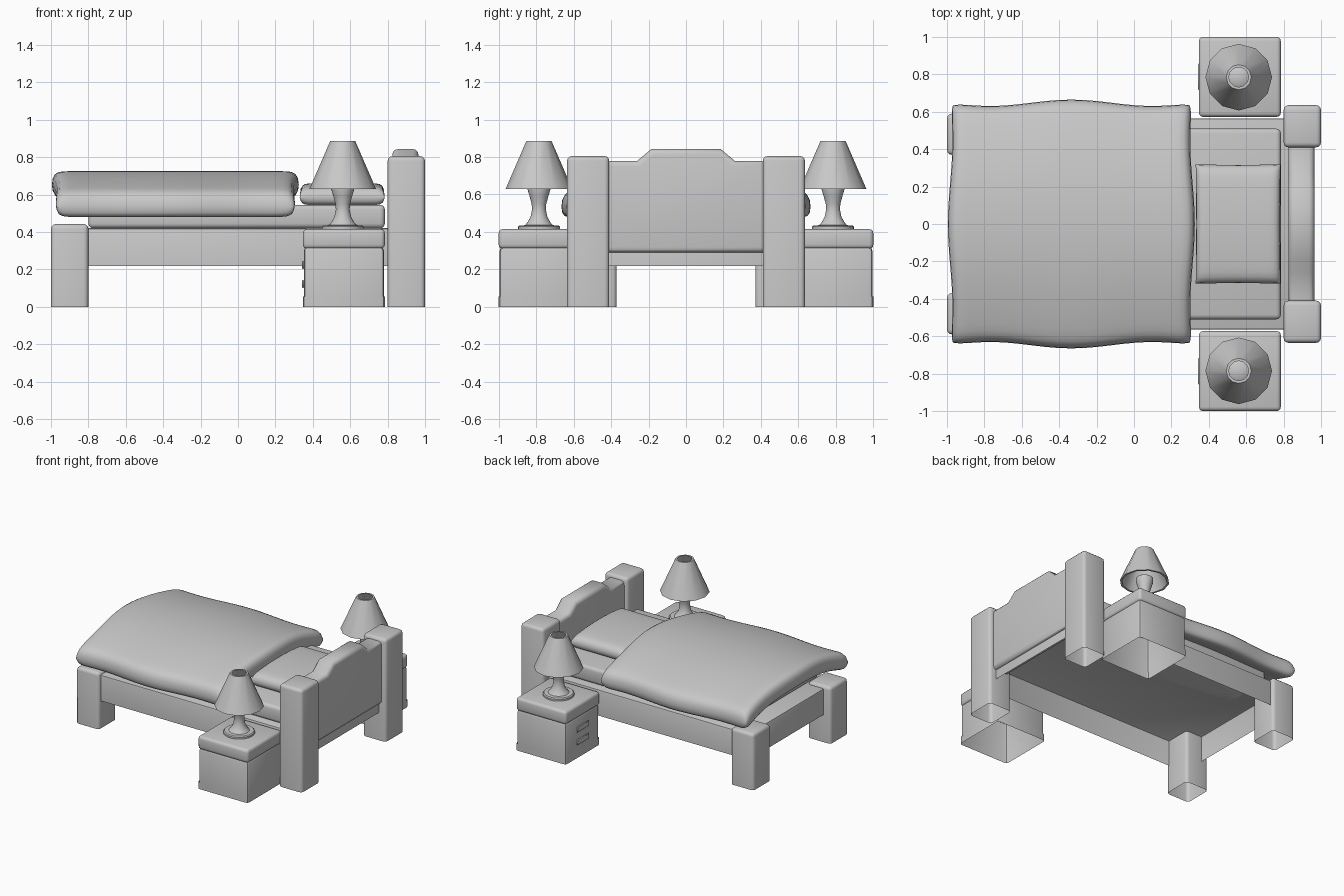
import bpy, bmesh, math
from mathutils import Vector

cube = bpy.data.objects.get("Cube")
if cube:
    bpy.data.objects.remove(cube, do_unlink=True)

# One plain grey material for everything
grey = bpy.data.materials.new("plain_grey")
grey.use_nodes = True
COLOR = (0.58, 0.58, 0.58, 1)
grey.diffuse_color = COLOR
grey.node_tree.nodes["Principled BSDF"].inputs["Base Color"].default_value = COLOR


def finish(bm, name, angle=40):
    """Turn a bmesh into a named object, smooth with sharp edges kept."""
    me = bpy.data.meshes.new(name)
    bm.to_mesh(me)
    bm.free()
    me.materials.append(grey)
    me.shade_smooth()
    me.set_sharp_from_angle(angle=math.radians(angle))
    ob = bpy.data.objects.new(name, me)
    bpy.context.collection.objects.link(ob)
    return ob


def box(name, x, y, z, bevel=0.02, segs=3, open_bottom=False, open_top=False):
    """Rounded box between coordinate pairs, optionally open below or above."""
    bm = bmesh.new()
    bmesh.ops.create_cube(bm, size=1)
    for v in bm.verts:
        v.co = Vector((x[v.co.x > 0], y[v.co.y > 0], z[v.co.z > 0]))
    gone = [f for f in bm.faces if (open_bottom and f.normal.z < -0.5)
            or (open_top and f.normal.z > 0.5)]
    bmesh.ops.delete(bm, geom=gone, context='FACES')
    edges = [e for e in bm.edges if len(e.link_faces) == 2]
    bmesh.ops.bevel(bm, geom=edges, offset=bevel, segments=segs,
                    profile=0.5, affect='EDGES')
    return finish(bm, name)


def lathe(name, profile, center, segs, closed=False):
    """Spin (radius, z) points around a vertical axis."""
    bm = bmesh.new()
    vs = [bm.verts.new((r, 0, z)) for r, z in profile]
    es = [bm.edges.new(p) for p in zip(vs, vs[1:])]
    if closed:
        es.append(bm.edges.new((vs[-1], vs[0])))
    bmesh.ops.spin(bm, geom=vs + es, cent=(0, 0, 0), axis=(0, 0, 1),
                   angle=math.tau, steps=segs)
    bmesh.ops.remove_doubles(bm, verts=bm.verts, dist=1e-4)
    bmesh.ops.recalc_face_normals(bm, faces=bm.faces)
    bmesh.ops.translate(bm, verts=bm.verts, vec=center)
    return finish(bm, name)


def cushion(name, cx, half_x, half_y, z_mid, arch, thick, power, n=28):
    """Soft slab: two sheets meeting at a blunt rim, arched across y.
    half_x(v) and half_y(u) give the wavy outline."""
    bm = bmesh.new()
    ts = [math.sin(math.pi * (i / n - 0.5)) for i in range(n + 1)]
    for side in (1, -1):
        grid = []
        for u in ts:
            row = []
            for v in ts:
                t = thick * math.sqrt(max(0, (1 - abs(u) ** power) * (1 - abs(v) ** power)))
                row.append(bm.verts.new((cx + half_x(v) * u, half_y(u) * v,
                                         z_mid - arch * v * v + side * t)))
            grid.append(row)
        for i in range(n):
            for j in range(n):
                q = [grid[i][j], grid[i + 1][j], grid[i + 1][j + 1], grid[i][j + 1]]
                bm.faces.new(q if side > 0 else q[::-1])
    bmesh.ops.remove_doubles(bm, verts=bm.verts, dist=1e-4)
    return finish(bm, name, 80)


# Bed frame (hollow below) and mattress
box("bed_frame", (-0.94, 0.94), (-0.565, 0.565), (0.217, 0.42), 0.01, 2, open_bottom=True)
box("mattress", (-0.8, 0.785), (-0.51, 0.51), (0.42, 0.545), 0.025)

# Headboard: stepped outline extruded along x
half = [(0.45, 0.29), (0.45, 0.78), (0.26, 0.78), (0.185, 0.843)]
outline = half + [(-y, z) for y, z in reversed(half)]
bm = bmesh.new()
face = bm.faces.new([bm.verts.new((0.825, y, z)) for y, z in outline])
ext = bmesh.ops.extrude_face_region(bm, geom=[face])
bmesh.ops.translate(bm, vec=(0.14, 0, 0),
                    verts=[g for g in ext["geom"] if isinstance(g, bmesh.types.BMVert)])
bmesh.ops.recalc_face_normals(bm, faces=bm.faces)
rim = [e for e in bm.edges if abs(e.verts[0].co.x - e.verts[1].co.x) < 1e-5]
bmesh.ops.bevel(bm, geom=rim, offset=0.03, segments=3, profile=0.5, affect='EDGES')
finish(bm, "headboard")

# Posts, nightstands and lamps on both sides
for s, label in ((1, "left"), (-1, "right")):
    def span(a, b):
        return tuple(sorted((s * a, s * b)))

    box(f"{label}_head_post", (0.8, 1.0), span(0.41, 0.635), (0, 0.805), 0.025, open_bottom=True)
    box(f"{label}_foot_post", (-1.0, -0.8), span(0.37, 0.59), (0, 0.442), 0.025, open_bottom=True)

    box(f"{label}_nightstand_base", (0.347, 0.785), span(0.573, 1.0), (0, 0.055), 0.02, 2,
        open_bottom=True, open_top=True)
    box(f"{label}_nightstand_body", (0.352, 0.78), span(0.578, 0.995), (0.05, 0.32), 0.02, 2,
        open_bottom=True)
    box(f"{label}_nightstand_top", (0.347, 0.785), span(0.573, 1.0), (0.31, 0.415), 0.022)
    for i, z in enumerate((0.10, 0.20)):
        box(f"{label}_drawer_handle_{i + 1}", (0.343, 0.352), span(0.715, 0.86),
            (z, z + 0.045), 0.004, 1)

    at = (0.56, s * 0.785, 0)
    lathe(f"{label}_lamp_stand",
          [(0, 0.41), (0.112, 0.41), (0.112, 0.428), (0.105, 0.435), (0.075, 0.436),
           (0.062, 0.45), (0.045, 0.48), (0.037, 0.52), (0.039, 0.55), (0.05, 0.59),
           (0.062, 0.63), (0.062, 0.655), (0.04, 0.67), (0, 0.67)], at, 24)
    lathe(f"{label}_lamp_shade",
          [(0.178, 0.63), (0.067, 0.886), (0.053, 0.886), (0.163, 0.63)], at, 12, closed=True)

# Duvet with wavy edges and blunt corners, draped over the mattress
cushion("duvet", -0.335,
        lambda v: 0.648 + 0.012 * math.cos(v * 4.5) - 0.012 * v ** 20,
        lambda u: 0.648 + 0.017 * math.cos(u * 4.6) - 0.012 * u ** 20,
        0.653, 0.118, 0.072, 36)

# Pillow
cushion("pillow", 0.557,
        lambda v: 0.224 + 0.003 * abs(v),
        lambda u: 0.316 + 0.003 * u * u,
        0.610, 0.025, 0.05, 16, 20)
